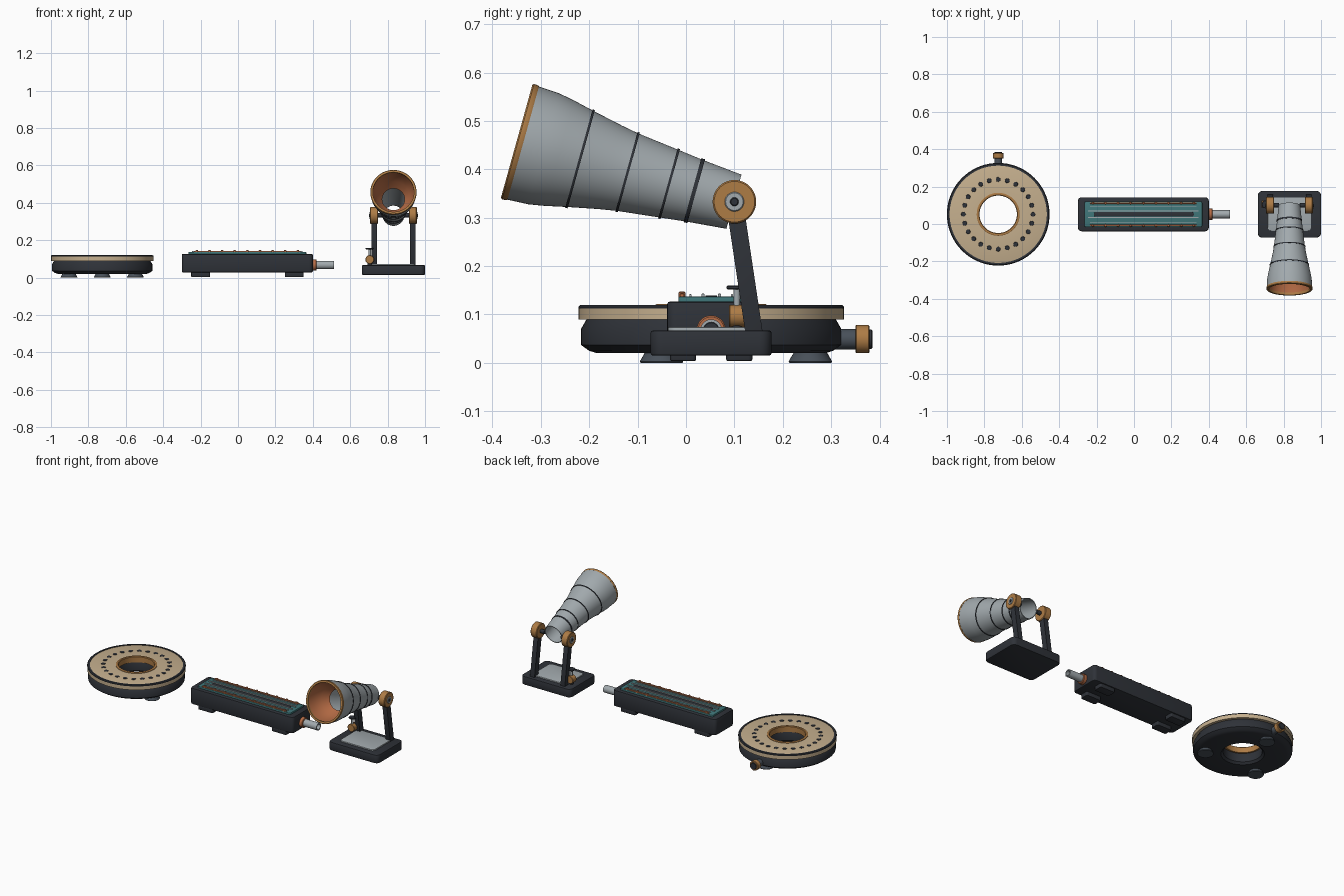
import bpy, bmesh
from math import pi, cos, sin, radians
from mathutils import Matrix, Vector

if "Cube" in bpy.data.objects:
    bpy.data.objects.remove(bpy.data.objects["Cube"])


def mat(name, r, g, b):
    m = bpy.data.materials.new(name)
    m.diffuse_color = (r, g, b, 1)
    m.use_nodes = True
    m.node_tree.nodes["Principled BSDF"].inputs["Base Color"].default_value = m.diffuse_color
    return m


DARK = mat("dark", .028, .032, .04)
TAN = mat("tan", .56, .43, .27)
BRASS = mat("brass", .42, .2, .06)
COPPER = mat("copper", .47, .15, .06)
TEAL = mat("teal", .05, .18, .19)
STEEL = mat("steel", .36, .4, .42)
SLATE = mat("slate", .065, .08, .1)


def finish(name, bm, m):
    bmesh.ops.recalc_face_normals(bm, faces=bm.faces[:])
    me = bpy.data.meshes.new(name)
    bm.to_mesh(me)
    bm.free()
    ob = bpy.data.objects.new(name, me)
    bpy.context.collection.objects.link(ob)
    me.materials.append(m)
    bpy.ops.object.select_all(action='DESELECT')
    bpy.context.view_layer.objects.active = ob
    ob.select_set(True)
    bpy.ops.object.shade_smooth_by_angle(angle=radians(30))
    return ob


def lathe(name, prof, loc, axis, m, n=48, closed=True):
    """Spin (radius, height) points round an axis; closed joins last point to first."""
    bm = bmesh.new()
    rot = Vector(axis).to_track_quat('Z', 'Y').to_matrix().to_4x4()
    M = Matrix.Translation(loc) @ rot
    rings = [[bm.verts.new(M @ Vector((r * cos(2 * pi * i / n), r * sin(2 * pi * i / n), h)))
              for i in range(n)] for r, h in prof]
    pairs = list(zip(rings, rings[1:])) + ([(rings[-1], rings[0])] if closed else [])
    for a, b in pairs:
        for i in range(n):
            j = (i + 1) % n
            bm.faces.new((a[i], a[j], b[j], b[i]))
    if not closed:
        bm.faces.new(rings[0])
        bm.faces.new(rings[-1])
    return finish(name, bm, m)


def cyl(name, r, h0, h1, loc, axis, m, n=32, c=.002):
    return lathe(name, [(r - c, h0), (r, h0 + c), (r, h1 - c), (r - c, h1)], loc, axis, m, n, False)


def box(name, x, y, z, m, corner=0, edge=.003):
    """Box from ranges, with rounded upright corners and softened rims."""
    bm = bmesh.new()
    bmesh.ops.create_cube(bm, size=1)
    for v in bm.verts:
        v.co = [(a + b) / 2 + k * (b - a) for k, (a, b) in zip(v.co, (x, y, z))]
    if corner:
        up = [e for e in bm.edges if abs(e.verts[0].co.z - e.verts[1].co.z) > 1e-5]
        bmesh.ops.bevel(bm, geom=up, offset=corner, segments=5, profile=.5, affect='EDGES')
    if edge:
        rim = [e for e in bm.edges if abs(e.verts[0].co.z - e.verts[1].co.z) < 1e-5]
        bmesh.ops.bevel(bm, geom=rim, offset=edge, segments=2, profile=.5, affect='EDGES')
    return finish(name, bm, m)


UP, BACK, RIGHT = (0, 0, 1), (0, 1, 0), (1, 0, 0)
CY = .052

# --- Round turntable ---
C = Vector((-.726, CY, 0))
lathe("turntable_body", [(.118, .02), (.236, .02), (.252, .025), (.269, .037), (.269, .07), (.257, .091),
                         (.112, .091), (.106, .08), (.106, .032)], C, UP, DARK, 72)
lathe("turntable_plate", [(.11, .09), (.274, .09), (.274, .113), (.262, .117), (.11, .117)], C, UP, TAN, 72)
lathe("turntable_rim", [(.26, .112), (.2745, .112), (.2745, .116), (.27, .12), (.26, .12)], C, UP, DARK, 72)
lathe("turntable_inner_ring", [(.1, .086), (.115, .086), (.115, .12), (.112, .122), (.103, .122), (.1, .119)],
      C, UP, BRASS, 64)
for i in range(24):
    a = 2 * pi * i / 24
    p = C + Vector((.186 * cos(a), .186 * sin(a), 0))
    cyl("plate_hole", .0125, .11, .1185, p, UP, DARK, 16, .001)
for k in range(3):
    a = radians(90 + 120 * k)
    p = C + Vector((.205 * cos(a), .205 * sin(a), 0))
    lathe("turntable_foot", [(.043, 0), (.045, .003), (.034, .022), (.034, .03)], p, UP, SLATE, 32, False)
K = (C.x, 0, .049)
cyl("knob_stem", .021, .29, .352, K, BACK, SLATE)
cyl("knob_grip", .029, .35, .379, K, BACK, BRASS)
cyl("knob_cap", .02, .375, .385, K, BACK, DARK)

# --- Long box with nozzle ---
box("long_case", (-.3, .4), (CY - .091, CY + .091), (.028, .127), DARK, .02, .006)
for fx in (-.2, .3):
    for s in (-1, 1):
        y = CY + s * .058
        box("case_foot", (fx - .05, fx + .05), (y - .027, y + .027), (.004, .035), DARK, .008, .003)
box("case_top_plate", (-.265, .365), (CY - .068, CY + .068), (.12, .137), TEAL, .008)
box("centre_slot", (-.215, .32), (CY - .012, CY + .012), (.13, .139), DARK, .01, .001)
for s in (-1, 1):
    y = CY + s * .017
    box("steel_rail", (-.245, .345), (y - .003, y + .003), (.13, .143), STEEL, 0, .001)
    y = CY + s * .043
    box("thin_rail", (-.235, .335), (y - .002, y + .002), (.13, .142), STEEL, 0, .001)
    y = CY + s * .06
    box("copper_rail", (-.235, .335), (y - .004, y + .004), (.13, .143), COPPER, 0, .001)
    for i in range(9):
        cyl("rail_stud", .007, .13, .147, (-.22 + i * .0675, y, 0), UP, COPPER, 16)
N = (0, CY, .068)
lathe("nozzle_collar", [(.018, .39), (.03, .39), (.03, .418), (.027, .421), (.018, .421)], N, RIGHT, COPPER)
lathe("nozzle_tube", [(.016, .4), (.022, .4), (.022, .512), (.016, .512)], N, RIGHT, STEEL)
cyl("nozzle_plug", .017, .39, .41, N, RIGHT, DARK)

# --- Horn on a stand ---
HX = .831
box("stand_base", (.662, 1.0), (-.073, .177), (.015, .067), DARK, .025, .005)
box("stand_plate", (.715, .947), (-.037, .142), (.06, .074), STEEL, .02, .002)
PY, PZ = .1, .333
for s in (-1, 1):
    arm = box("stand_arm", (HX + s * .103 - .015, HX + s * .103 + .015), (-.018, .018), (.05, PZ), DARK, 0, .003)
    for v in arm.data.vertices:
        v.co.y += PY + (PZ - v.co.z) * .15
    P, A = (HX, PY, PZ), (s, 0, 0)
    cyl("pivot_disc", .045, .083, .125, P, A, BRASS, 40, .003)
    cyl("pivot_washer", .02, .12, .128, P, A, STEEL)
    cyl("pivot_bolt", .009, .12, .131, P, A, DARK, 16)
    cyl("pivot_pin", .012, .055, .09, P, A, DARK, 20)
H, D = (HX, .099, PZ), (0, -.963, .268)
outer = [(.058, 0), (.066, .085), (.0725, .139), (.083, .228), (.0895, .265), (.103, .33), (.113, .374),
         (.119, .408), (.1215, .455)]
lathe("horn_shell", outer + [(r - .004, h) for r, h in reversed(outer)], H, D, STEEL, 64)
liner = [(.114, .457), (.108, .41), (.088, .36), (.06, .32)]
lathe("horn_liner", liner + [(r + .003, h - .002) for r, h in reversed(liner)], H, D, COPPER, 64)
lathe("horn_mouth_ring", [(.11, .452), (.122, .452), (.1235, .456), (.1235, .463), (.121, .466), (.11, .466)],
      H, D, BRASS, 64)
for t, r, w in ((.085, .066, .004), (.139, .0725, .0025), (.228, .083, .0025), (.33, .103, .0025)):
    lathe("horn_band", [(r - .003, t - w), (r + .0025, t - w), (r + .0025, t + w), (r - .003, t + w)],
          H, D, DARK, 64)

# --- Small valve beside the stand arm ---
V = (.704, .105, 0)
cyl("valve_body", .023, -.016, .02, (.704, .105, .097), BACK, BRASS)
cyl("valve_stem", .007, .09, .156, V, UP, STEEL, 16)
cyl("valve_wheel", .021, .152, .16, V, UP, DARK, 24)
cyl("valve_foot", .012, .06, .09, V, UP, DARK, 20)
